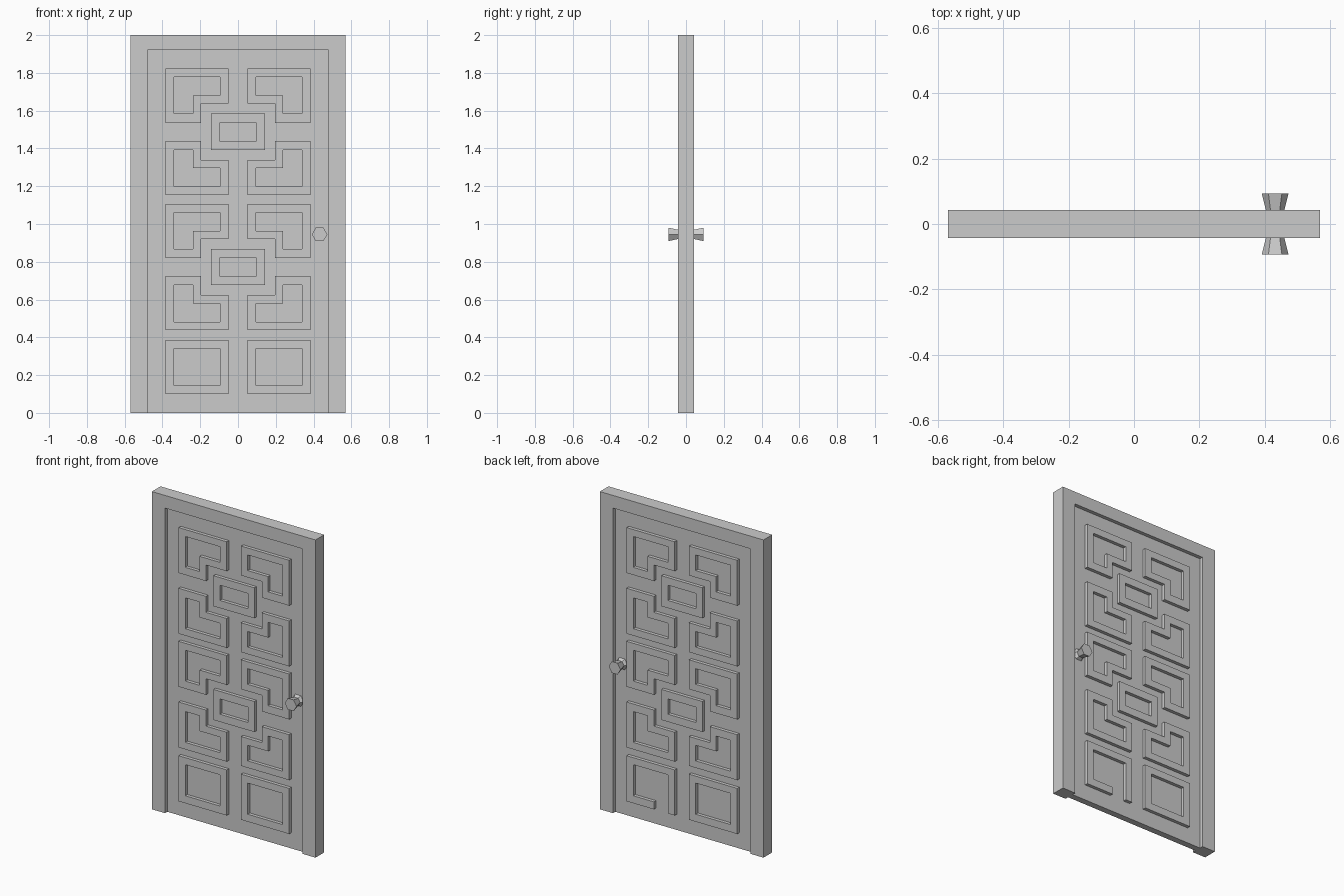
import bpy, bmesh, math

if "Cube" in bpy.data.objects:
    bpy.data.objects.remove(bpy.data.objects["Cube"])

FRAME_Y, SLAB_Y, RING_Y = 0.043, 0.02, 0.041
KNOB_X, KNOB_Z = 0.432, 0.945


def finish(bm, name):
    bmesh.ops.recalc_face_normals(bm, faces=bm.faces)
    me = bpy.data.meshes.new(name)
    bm.to_mesh(me)
    bm.free()
    ob = bpy.data.objects.new(name, me)
    bpy.context.collection.objects.link(ob)
    return ob


def moulding(name, outer, inner, y0, y1, closed=True, back=False):
    """Raised band between two matching xz outlines, from depth y0 to y1."""
    bm = bmesh.new()
    rows = [[bm.verts.new((x, y, z)) for x, z in pts]
            for y in (y0, y1) for pts in (outer, inner)]
    o0, i0, o1, i1 = rows
    n = len(outer)
    for a in range(n if closed else n - 1):
        b = (a + 1) % n
        bm.faces.new((o1[a], o1[b], i1[b], i1[a]))
        bm.faces.new((o0[a], o0[b], o1[b], o1[a]))
        bm.faces.new((i0[a], i0[b], i1[b], i1[a]))
        if back:
            bm.faces.new((o0[a], o0[b], i0[b], i0[a]))
    if not closed:
        for k in (0, n - 1):
            bm.faces.new((o0[k], i0[k], i1[k], o1[k]))
    return finish(bm, name)


def rect(x0, x1, z0, z1):
    return [(x0, z0), (x1, z0), (x1, z1), (x0, z1)]


# door frame: upside-down U
moulding("door_frame",
         [(-0.57, 0), (-0.57, 2), (0.57, 2), (0.57, 0)],
         [(-0.478, 0), (-0.478, 1.92), (0.478, 1.92), (0.478, 0)],
         -FRAME_Y, FRAME_Y, closed=False, back=True)

# door slab
bm = bmesh.new()
bmesh.ops.create_cube(bm, size=1)
for v in bm.verts:
    v.co.x *= 0.956
    v.co.y *= 2 * SLAB_Y
    v.co.z = (v.co.z + 0.5) * 1.92
finish(bm, "door_slab")

# notched panel outlines, relative to the centre of each group of five
L_OUT = [(0.385, 0.334), (0.05, 0.334), (0.05, 0.149),
         (0.195, 0.149), (0.195, 0.048), (0.385, 0.048)]
L_IN = [(0.338, 0.290), (0.096, 0.290), (0.096, 0.192),
        (0.238, 0.192), (0.238, 0.096), (0.338, 0.096)]

for side, face in ((-1, "front"), (1, "back")):
    y0, y1 = side * SLAB_Y, side * RING_Y

    # two groups: four notched panels around a central rectangle
    for zc in (1.488, 0.772):
        for sx in (-1, 1):
            for sz in (-1, 1):
                place = lambda pts: [(sx * x, zc + sz * z) for x, z in pts]
                moulding(face + "_notched_moulding", place(L_OUT), place(L_IN), y0, y1)
        moulding(face + "_centre_moulding",
                 rect(-0.142, 0.142, zc - 0.096, zc + 0.096),
                 rect(-0.097, 0.097, zc - 0.048, zc + 0.048), y0, y1)

    # bottom rectangles; one on the back has a gap in its lower bar
    for sx in (-1, 1):
        if side == 1 and sx == 1:
            moulding("back_open_moulding",
                     [(0.195, 0.099), (0.385, 0.099), (0.385, 0.386), (0.05, 0.386), (0.05, 0.099)],
                     [(0.195, 0.146), (0.338, 0.146), (0.338, 0.342), (0.096, 0.342), (0.096, 0.099)],
                     y0, y1, closed=False)
        else:
            moulding(face + "_bottom_moulding",
                     rect(sx * 0.385, sx * 0.05, 0.099, 0.386),
                     rect(sx * 0.338, sx * 0.096, 0.146, 0.342), y0, y1)

    # six-sided knob with flared base
    bm = bmesh.new()
    rings = [[bm.verts.new((KNOB_X + r * math.cos(k * math.pi / 3), side * y,
                            KNOB_Z + r * math.sin(k * math.pi / 3))) for k in range(6)]
             for r, y in ((0.040, 0.019), (0.027, 0.038), (0.041, 0.093))]
    for a, b in zip(rings, rings[1:]):
        for k in range(6):
            j = (k + 1) % 6
            bm.faces.new((a[k], a[j], b[j], b[k]))
    bm.faces.new(rings[0])
    bm.faces.new(rings[-1])
    finish(bm, face + "_knob")
